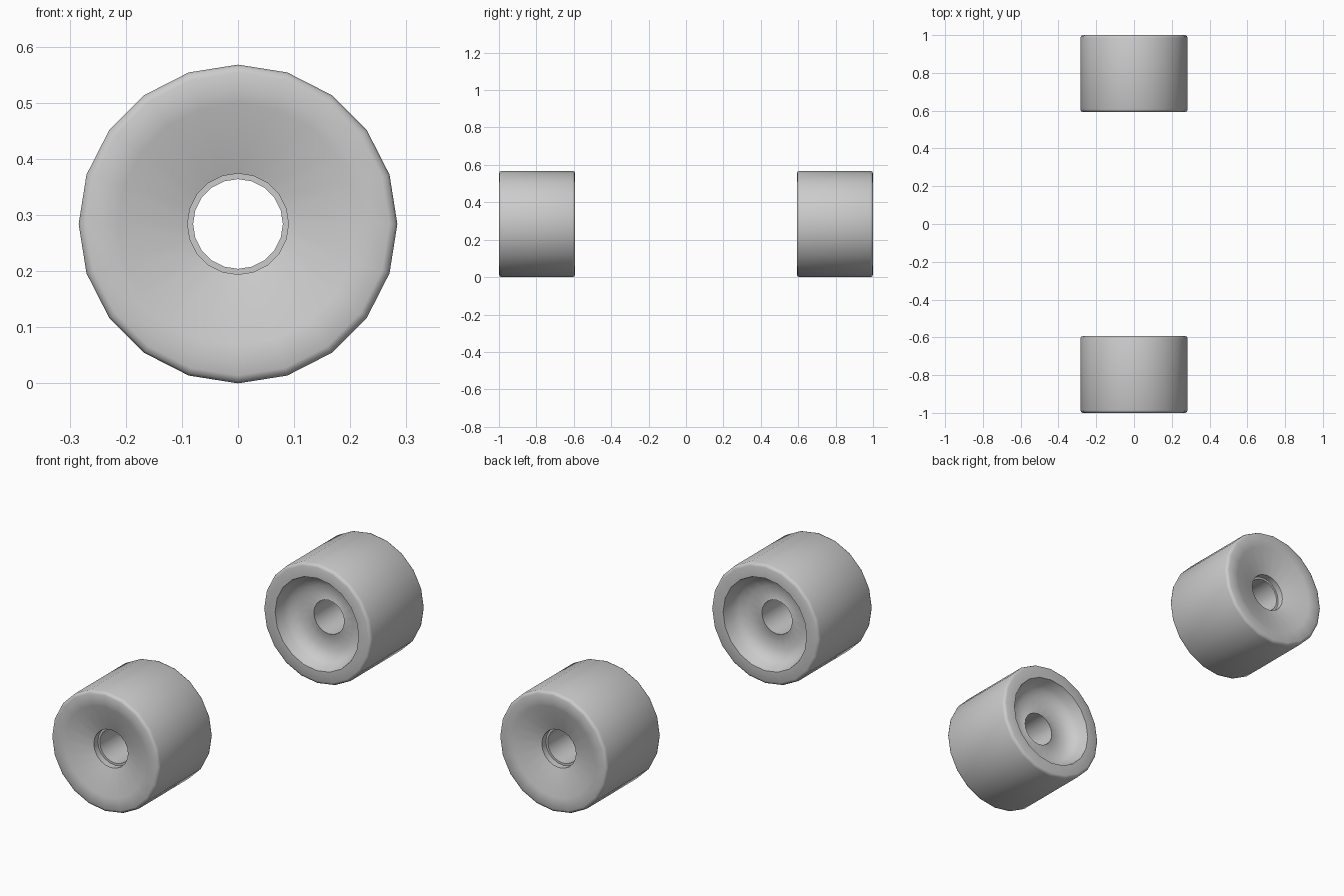
import bpy, bmesh, math

if "Cube" in bpy.data.objects:
    bpy.data.objects.remove(bpy.data.objects["Cube"])

SIDES = 20
R = 0.284
W = 0.407

# closed cross-section: (radius, depth from the outer face)
PROFILE = [
    (0.080, 0.075), (0.090, 0.075),                    # step inside the axle hole
    (0.090, 0.045), (0.215, 0.003), (0.235, 0.0),      # dished outer face
    (0.270, 0.0), (0.280, 0.004), (R, 0.014),          # outer rounded rim
    (R, W - 0.014), (0.280, W - 0.004), (0.270, W),    # tread and inner rim
    (0.220, W), (0.207, W - 0.045), (0.187, W - 0.072),
    (0.150, W - 0.088), (0.083, W - 0.093),            # recess on the inner face
    (0.080, W - 0.091),
]


def wheel(name, side):
    """Lathe the profile round the y axis; side is -1 (front) or 1 (back)."""
    bm = bmesh.new()
    rings = []
    for i in range(SIDES):
        a = 2 * math.pi * i / SIDES
        rings.append([bm.verts.new((r * math.sin(a), side * (1 - d), R + r * math.cos(a)))
                      for r, d in PROFILE])
    n = len(PROFILE)
    for i in range(SIDES):
        p, q = rings[i], rings[(i + 1) % SIDES]
        for j in range(n):
            k = (j + 1) % n
            bm.faces.new((p[j], p[k], q[k], q[j]))
    bmesh.ops.recalc_face_normals(bm, faces=bm.faces)
    mesh = bpy.data.meshes.new(name)
    bm.to_mesh(mesh)
    bm.free()
    ob = bpy.data.objects.new(name, mesh)
    bpy.context.collection.objects.link(ob)
    bpy.ops.object.select_all(action='DESELECT')
    ob.select_set(True)
    bpy.context.view_layer.objects.active = ob
    bpy.ops.object.shade_smooth_by_angle(angle=math.radians(50))


# mirrored pair of wheels
wheel("front_wheel", -1)
wheel("back_wheel", 1)
